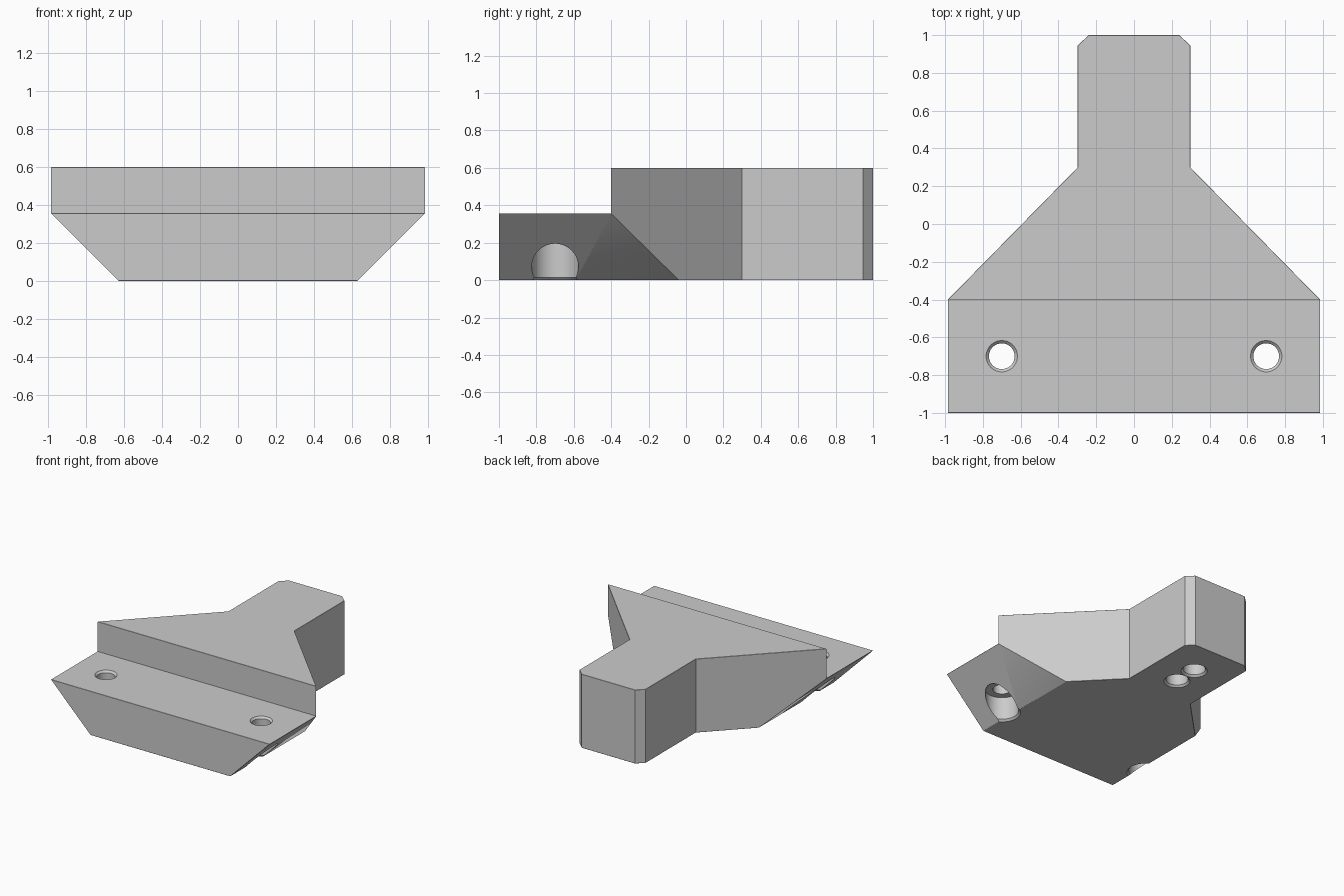
import bpy, bmesh, math

old = bpy.data.objects.get("Cube")
if old:
    bpy.data.objects.remove(old)

HALF, HEIGHT, PLATE, STEP_Y, FOOT = 0.985, 0.6, 0.357, -0.4, 0.63
CHAMFER = 0.014

grey = bpy.data.materials.new("plain grey")
grey.use_nodes = True
GREY = (0.6, 0.6, 0.6, 1)
grey.diffuse_color = GREY
grey.node_tree.nodes["Principled BSDF"].inputs["Base Color"].default_value = GREY


def new_object(name, bm):
    bmesh.ops.recalc_face_normals(bm, faces=bm.faces)
    mesh = bpy.data.meshes.new(name)
    bm.to_mesh(mesh)
    bm.free()
    mesh.materials.append(grey)
    obj = bpy.data.objects.new(name, mesh)
    bpy.context.collection.objects.link(obj)
    return obj


def prism(name, points, offset):
    """Extrude a closed polygon along an offset vector."""
    bm = bmesh.new()
    face = bm.faces.new([bm.verts.new(p) for p in points])
    ext = bmesh.ops.extrude_face_region(bm, geom=[face])
    moved = [v for v in ext["geom"] if isinstance(v, bmesh.types.BMVert)]
    bmesh.ops.translate(bm, verts=moved, vec=offset)
    return new_object(name, bm)


def turned(name, profile, x, y):
    """Revolve an (r, z) profile around a vertical axis at x, y."""
    bm = bmesh.new()
    verts = [bm.verts.new((x + r, y, z)) for r, z in profile]
    edges = [bm.edges.new(pair) for pair in zip(verts, verts[1:])]
    bmesh.ops.spin(bm, geom=verts + edges, cent=(x, y, 0), axis=(0, 0, 1),
                   angle=math.tau, steps=48)
    bmesh.ops.remove_doubles(bm, verts=bm.verts, dist=1e-5)
    return new_object(name, bm)


def cut(target, cutter):
    cutter.hide_render = True
    mod = target.modifiers.new("cut", 'BOOLEAN')
    mod.operation, mod.solver, mod.object = 'DIFFERENCE', 'EXACT', cutter
    bpy.context.view_layer.objects.active = target
    bpy.ops.object.modifier_apply(modifier=mod.name)
    bpy.data.objects.remove(cutter)


# Body: wide front plate tapering back into a narrow post
half = [(HALF, -1), (HALF, STEP_Y), (0.298, 0.3), (0.298, 0.945), (0.24, 1)]
outline = half + [(-x, y) for x, y in reversed(half)]
body = prism("bracket_body", [(x, y, 0) for x, y in outline], (0, 0, HEIGHT))

# Lowered front step
cut(body, prism("step_cutter", [(-2, y, z) for y, z in
    ((-2, PLATE), (STEP_Y, PLATE), (STEP_Y, 1), (-2, 1))], (4, 0, 0)))

# Sloped undersides of both wings
for side in (-1, 1):
    wedge = [(FOOT - 0.2, -0.2), (FOOT + PLATE + 0.2, PLATE + 0.2), (2, PLATE + 0.2), (2, -0.2)]
    cut(body, prism("slope_cutter", [(side * x, -2, z) for x, z in wedge], (0, 4, 0)))

# Chamfer on the top, bottom and front rims
bm = bmesh.new()
bm.from_mesh(body.data)
bmesh.ops.remove_doubles(bm, verts=bm.verts, dist=1e-4)
bmesh.ops.dissolve_limit(bm, angle_limit=0.01, verts=bm.verts, edges=bm.edges)


def on_rim(edge):
    a, b = (v.co for v in edge.verts)
    return any(abs(a[i] - level) < 1e-3 and abs(b[i] - level) < 1e-3
               for i, level in ((2, 0), (2, HEIGHT), (1, -1)))


bmesh.ops.bevel(bm, geom=[e for e in bm.edges if on_rim(e)], offset=CHAMFER,
                offset_type='OFFSET', segments=1, affect='EDGES', clamp_overlap=True)
bm.to_mesh(body.data)
bm.free()

# Counterbored screw holes through the plate
for side in (-1, 1):
    cut(body, turned("screw_hole_cutter", [
        (0, -0.1), (0.14, -0.1), (0.14, 0), (0.125, 0.015), (0.125, 0.2), (0.068, 0.2),
        (0.068, PLATE - 0.015), (0.083, PLATE), (0.083, 0.5), (0, 0.5)], side * 0.7, -0.7))

# Blind holes under the post
for y in (0.5, 0.7):
    cut(body, turned("blind_hole_cutter", [
        (0, -0.1), (0.098, -0.1), (0.098, 0), (0.083, 0.015), (0.083, 0.3), (0, 0.3)], 0, y))

# Smooth hole walls, crisp edges
bpy.ops.object.select_all(action='DESELECT')
body.select_set(True)
bpy.context.view_layer.objects.active = body
bpy.ops.object.shade_smooth_by_angle(angle=math.radians(20))
